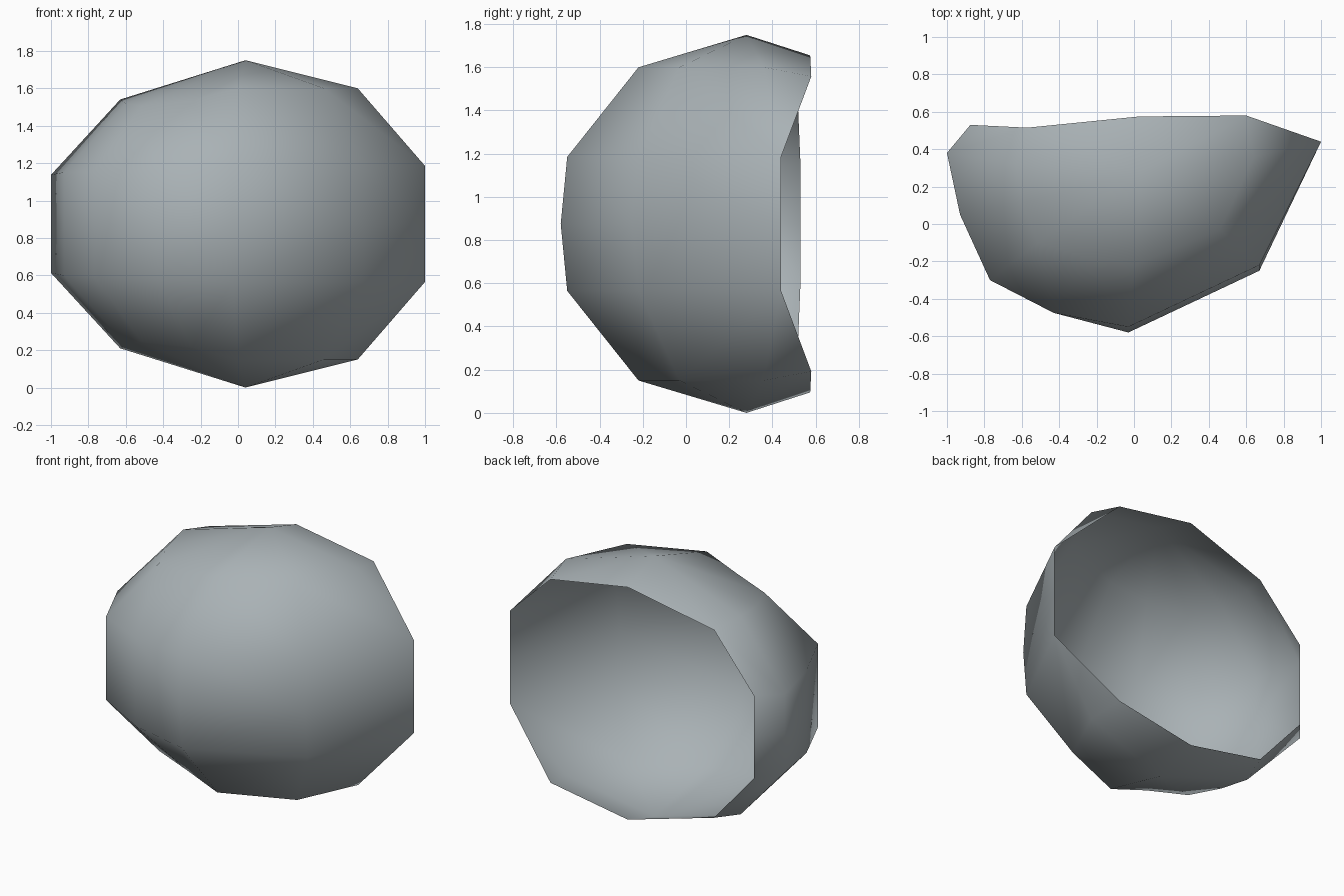
import bpy, bmesh

if "Cube" in bpy.data.objects:
    bpy.data.objects.remove(bpy.data.objects["Cube"])

# Each column of the upper half shell: (lower x, y, z), (upper x, y, z), bulge at mid height
columns = [
    ((1.0, .44, .31), (.64, .36, .725), (0, 0)),
    ((.67, -.22, .31), (.46, -.03, .725), (0, -.03)),
    ((-.03, -.55, .31), (0, -.22, .725), (0, -.03)),
    ((-.43, -.475, .295), (-.25, -.18, .66), (0, 0)),
    ((-.77, -.30, .28), (-.515, -.10, .63), (0, 0)),
    ((-.93, .05, .276), (-.60, .11, .645), (0, 0)),
    ((-1.0, .38, .262), (-.63, .32, .665), (0, 0)),
    ((-.875, .53, .277), (-.57, .515, .63), (0, 0)),
]
pole_point = (.04, .28, .875)
rim_points = [(.03, .575, .78), (.60, .58, .683)]

bm = bmesh.new()
grid = []
for low, high, (bx, by) in columns:
    mid = (low[0] + bx, low[1] + by, 0)
    grid.append([bm.verts.new(p) for p in (mid, low, high)])
pole = bm.verts.new(pole_point)
rim = [bm.verts.new(p) for p in rim_points]

# Wall bands and the cap fan
for a, b in zip(grid, grid[1:]):
    for r in (0, 1):
        bm.faces.new((a[r], a[r + 1], b[r + 1], b[r]))
    bm.faces.new((a[2], pole, b[2]))

# Short overhang that closes the cap to the open rim
first, last = grid[0], grid[-1]
fan = [last[2], rim[0], rim[1], first[2]]
for a, b in zip(fan, fan[1:]):
    bm.faces.new((a, pole, b))
bm.faces.new((first[1], rim[1], first[2]))

mesh = bpy.data.meshes.new("curved_shell")
bm.to_mesh(mesh)
bm.free()
mesh.shade_smooth()

shell = bpy.data.objects.new("curved_shell", mesh)
shell.location.z = .875
bpy.context.collection.objects.link(shell)

# Lower half is the mirror of the upper half
mirror = shell.modifiers.new("Mirror", 'MIRROR')
mirror.use_axis = (False, False, True)
mirror.merge_threshold = .001

grey = bpy.data.materials.new("cool_grey")
grey.diffuse_color = (.40, .445, .465, 1)
grey.use_nodes = True
grey.node_tree.nodes["Principled BSDF"].inputs["Base Color"].default_value = grey.diffuse_color
mesh.materials.append(grey)
